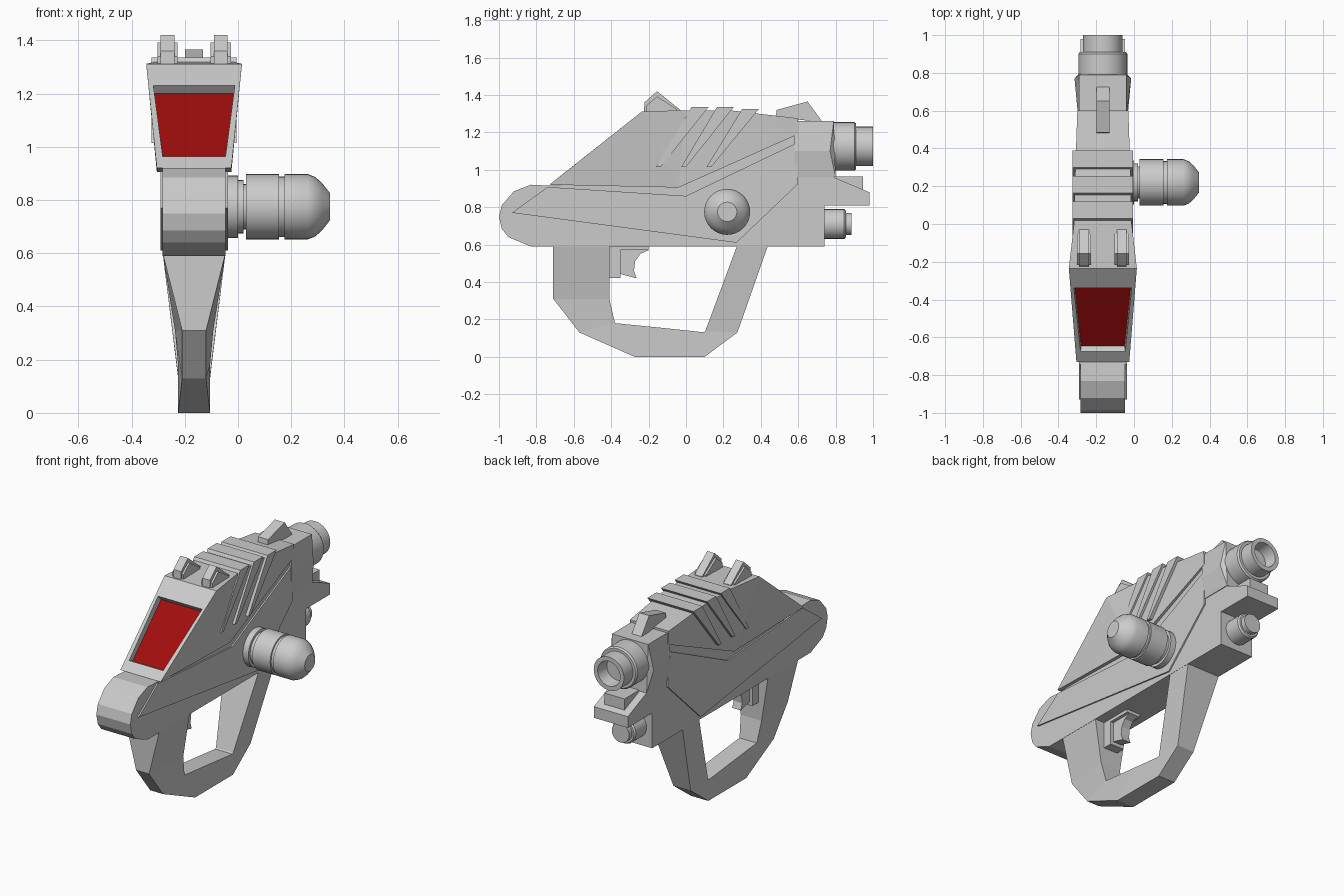
import bpy, bmesh, math

if "Cube" in bpy.data.objects:
    bpy.data.objects.remove(bpy.data.objects["Cube"])

CX = -0.165   # centre plane of the body


def finish(name, bm, smooth=False):
    bmesh.ops.recalc_face_normals(bm, faces=bm.faces[:])
    me = bpy.data.meshes.new(name)
    bm.to_mesh(me)
    bm.free()
    ob = bpy.data.objects.new(name, me)
    bpy.context.collection.objects.link(ob)
    if smooth:
        bpy.ops.object.select_all(action='DESELECT')
        ob.select_set(True)
        bpy.context.view_layer.objects.active = ob
        bpy.ops.object.shade_smooth_by_angle(angle=math.radians(28))
    return ob


def prism_bm(pts, w, cx=CX):
    """Side profile (y, z) extruded across x; w is a half width or one per point."""
    ws = w if isinstance(w, list) else [w] * len(pts)
    bm = bmesh.new()
    a = [bm.verts.new((cx - h, y, z)) for (y, z), h in zip(pts, ws)]
    b = [bm.verts.new((cx + h, y, z)) for (y, z), h in zip(pts, ws)]
    n = len(pts)
    for i in range(n):
        j = (i + 1) % n
        bm.faces.new((a[i], a[j], b[j], b[i]))
    caps = [bm.faces.new(a), bm.faces.new(b[::-1])]
    if isinstance(w, list):
        bmesh.ops.triangulate(bm, faces=caps)
    return bm, a, b


def prism(name, pts, w, cx=CX):
    return finish(name, prism_bm(pts, w, cx)[0])


def lathe(name, prof, axis, c, seg=32):
    """Revolve (distance, radius) pairs around the x or y axis; c = other two coordinates."""
    bm = bmesh.new()
    rings = []
    for d, r in prof:
        ring = []
        for k in range(seg):
            t = 2 * math.pi * k / seg
            u, v = c[0] + r * math.cos(t), c[1] + r * math.sin(t)
            ring.append(bm.verts.new((d, u, v) if axis == 'x' else (u, d, v)))
        rings.append(ring)
    for p, q in zip(rings, rings[1:]):
        for k in range(seg):
            m = (k + 1) % seg
            bm.faces.new((p[k], p[m], q[m], q[k]))
    bm.faces.new(rings[0])
    bm.faces.new(rings[-1][::-1])
    return finish(name, bm, True)


# Core body with rounded rear end
core = [(-0.83, .59), (-0.95, .64), (-0.985, .685), (-1, .75), (-0.985, .81), (-0.92, .885),
        (-0.83, .92), (-0.73, .915), (-0.6, .92), (0, 1.2), (0.6, 1.25), (0.6, .97),
        (0.74, .9), (0.74, .59)]
prism("core_body", core, 0.118)

# Lower side panels, slightly proud of the core
prism("lower_side_panel", [(-0.93, .77), (-0.74, .908), (0, .86), (0.595, 1.145),
                           (0.595, .92), (0.27, .61)], 0.127)

# Upper hull with a recessed sloping window at the rear
hull = [(-0.73, .92), (-0.235, 1.312), (0, 1.318), (0.25, 1.316), (0.6, 1.275), (0.6, 1.19), (-0.04, .905)]
bm, a, b = prism_bm(hull, [.14, .18, .153, .147, .135, .13, .14])
slope = next(f for f in bm.faces if {a[0], a[1], b[0], b[1]} == set(f.verts))
bm.faces.remove(slope)


def ring(low, high):
    corners = [(-1, low), (-1, high), (1, high), (1, low)]
    return [(CX + s * h, y, z) for s, (y, z, h) in corners]


floor = ring((-0.645, .95, .115), (-0.312, 1.2, .15))
loops = [[a[0], a[1], b[1], b[0]],
         [bm.verts.new(p) for p in ring((-0.675, .964, .118), (-0.338, 1.23, .153))],
         [bm.verts.new(p) for p in floor]]
for p, q in zip(loops, loops[1:]):
    for i in range(4):
        j = (i + 1) % 4
        bm.faces.new((p[i], p[j], q[j], q[i]))
finish("upper_hull", bm)

# Red window
bm = bmesh.new()
bm.faces.new([bm.verts.new(p) for p in floor][::-1])
win = finish("rear_window", bm)
if win.data.polygons[0].normal.z < 0:
    win.data.flip_normals()
red = bpy.data.materials.new("window_red")
red.diffuse_color = (0.35, 0.004, 0.004, 1)
red.use_nodes = True
red.node_tree.nodes["Principled BSDF"].inputs["Base Color"].default_value = red.diffuse_color
win.data.materials.append(red)

# Slanted cooling ribs wrapping over the hull
for i, top in enumerate((1.335, 1.335, 1.325)):
    o = 0.135 * i
    prism(f"cooling_rib_{i + 1}", [(-0.16 + o, 1.015), (0.03 + o, top), (0.12 + o, top),
                                   (-0.135 + o, 1.015)], 0.16)

# Rear sight pair: wide base with a narrower blade
for s, side in ((-1, "left"), (1, "right")):
    x = CX + s * 0.1
    prism(f"rear_sight_base_{side}", [(-0.215, 1.305), (-0.215, 1.34), (-0.155, 1.392),
                                      (-0.05, 1.325), (-0.05, 1.305)], 0.038, x)
    prism(f"rear_sight_blade_{side}", [(-0.225, 1.305), (-0.222, 1.36), (-0.155, 1.42),
                                       (-0.03, 1.32), (-0.03, 1.305)], 0.026, x)

# Front sight
prism("front_sight", [(0.48, 1.28), (0.485, 1.32), (0.65, 1.365), (0.73, 1.255)], 0.034)

# Barrel mount: six-sided block flaring towards the muzzle
bm = bmesh.new()
sec = [(-.125, 1.262), (.125, 1.262), (.15, 1.1), (.122, .96), (-.122, .96), (-.15, 1.1)]
ends = (.79, .79, .77, .8, .8, .77)
back = [bm.verts.new((CX + x * (.88 if abs(x) > .14 else 1), 0.58, z)) for x, z in sec]
front = [bm.verts.new((CX + x, y, z)) for (x, z), y in zip(sec, ends)]
for i in range(6):
    j = (i + 1) % 6
    bm.faces.new((back[i], back[j], front[j], front[i]))
bm.faces.new(back)
bmesh.ops.triangulate(bm, faces=[bm.faces.new(front[::-1])])
finish("barrel_mount", bm)

# Hollow main barrel and small lower barrel
lathe("main_barrel", [(0.74, .13), (0.9, .13), (0.91, .122), (0.91, .105), (1, .105), (1, .078),
                      (0.92, .07), (0.92, .01)], 'y', (CX, 1.125))
lathe("lower_barrel", [(0.72, .08), (0.845, .08), (0.855, .072), (0.855, .06), (0.885, .06)], 'y', (CX, .71), 24)

# Front lip under the barrel, with a small block on it
prism("front_lip", [(0.6, 1.04), (0.98, .88), (0.98, .81), (0.74, .81), (0.6, .86)], 0.118)
prism("lip_block", [(0.76, .965), (0.945, .965), (0.945, .86), (0.76, .86)], 0.07)

# Round-nosed side canister
lathe("side_canister", [(-0.06, .117), (0, .117), (0, .1), (0.02, .1), (0.02, .085), (0.03, .085),
                        (0.03, .123), (0.155, .123), (0.155, .113), (0.175, .113), (0.175, .123),
                        (0.262, .123), (0.29, .112), (0.315, .09), (0.345, .052)],
      'x', (0.22, .775))

# Loop grip: outer and inner points with half widths
stations = [((-0.71, .6, .118), (-0.41, .6, .118)), ((-0.71, .31, .045), (-0.41, .31, .072)),
            ((-0.57, .13, .045), (-0.38, .18, .06)), ((-0.275, 0, .06), (-0.14, .156, .06)),
            ((0.1, 0, .06), (0.095, .131, .06)), ((0.275, .13, .06), (0.103, .137, .06)),
            ((0.44, .6, .118), (0.275, .6, .118))]
bm = bmesh.new()
rows = []
for (oy, oz, ow), (iy, iz, iw) in stations:
    rows.append([bm.verts.new(p) for p in ((CX - ow, oy, oz), (CX + ow, oy, oz),
                                           (CX + iw, iy, iz), (CX - iw, iy, iz))])
for p, q in zip(rows, rows[1:]):
    for i in range(4):
        j = (i + 1) % 4
        bm.faces.new((p[i], p[j], q[j], q[i]))
bm.faces.new(rows[0])
bm.faces.new(rows[-1][::-1])
finish("loop_grip", bm)

# Trigger and its housing
prism("trigger_housing", [(-0.42, .6), (-0.42, .42), (-0.35, .42), (-0.35, .57), (-0.2, .57), (-0.2, .6)], 0.05)
prism("trigger", [(-0.36, .6), (-0.36, .445), (-0.265, .42), (-0.278, .46), (-0.272, .51),
                  (-0.245, .55), (-0.2, .57), (-0.2, .6)], 0.03)
